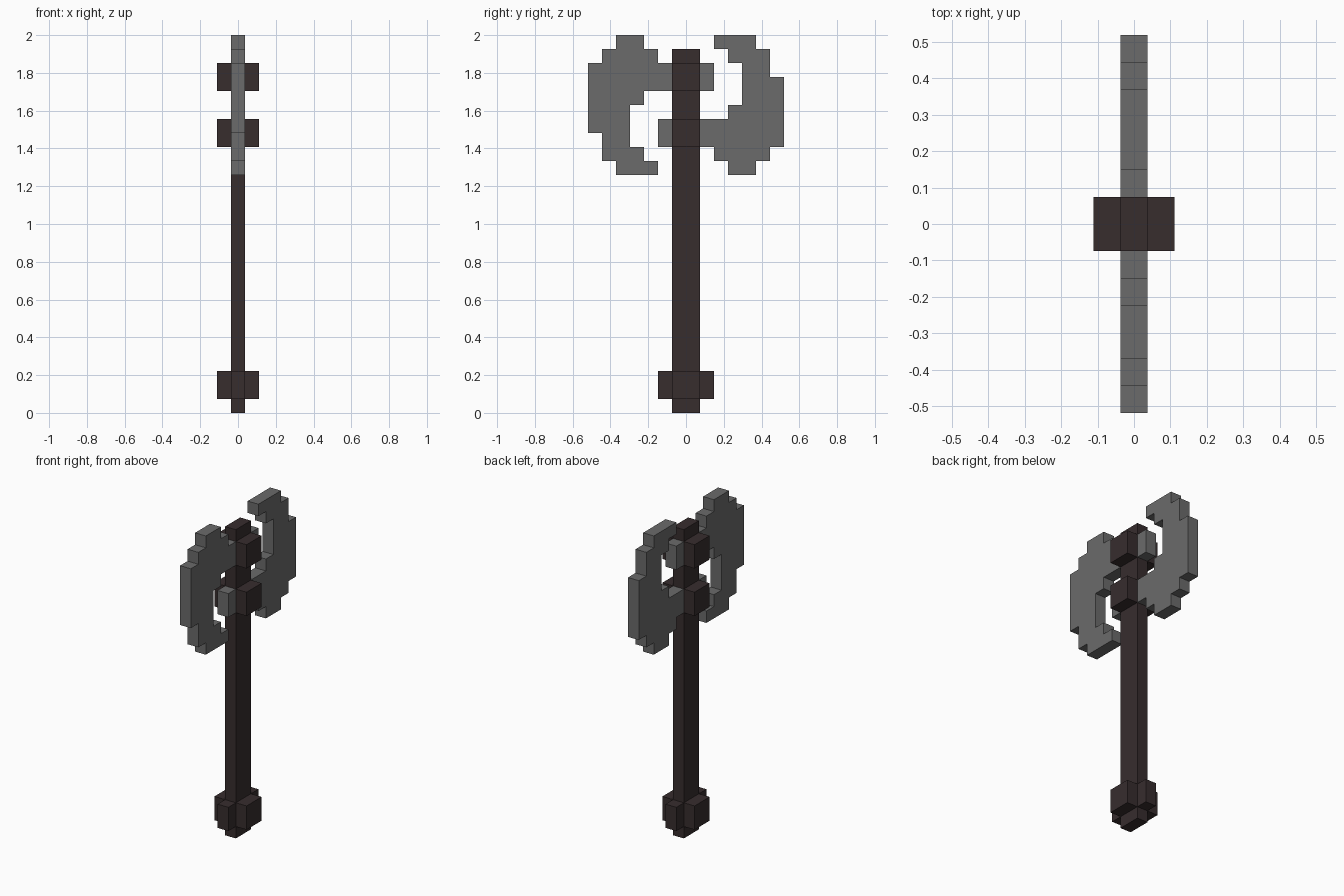
import bpy
import bmesh
from mathutils import Matrix

U = 2 / 27  # one block of the grid

cube = bpy.data.objects.get("Cube")
if cube:
    bpy.data.objects.remove(cube, do_unlink=True)


def material(name, rgb):
    mat = bpy.data.materials.new(name)
    mat.use_nodes = True
    color = (*rgb, 1)
    mat.diffuse_color = color
    bsdf = next(n for n in mat.node_tree.nodes if n.type == 'BSDF_PRINCIPLED')
    bsdf.inputs["Base Color"].default_value = color
    return mat


def finish(name, bm, mat):
    bmesh.ops.recalc_face_normals(bm, faces=bm.faces)
    mesh = bpy.data.meshes.new(name)
    bm.to_mesh(mesh)
    bm.free()
    mesh.materials.append(mat)
    obj = bpy.data.objects.new(name, mesh)
    bpy.context.collection.objects.link(obj)
    return obj


def box(name, width, depth, bottom, top, mat):
    """Box centred on the shaft axis, sized in blocks."""
    bm = bmesh.new()
    bmesh.ops.create_cube(bm, size=1)
    bm.transform(Matrix.Translation((0, 0, (bottom + top) / 2 * U))
                 @ Matrix.Diagonal((width * U, depth * U, (top - bottom) * U, 1)))
    return finish(name, bm, mat)


def blade(name, profile, side, mat):
    """Extruded stepped profile; side -1 turns it half round about mid height."""
    bm = bmesh.new()
    verts = [bm.verts.new((-U / 2, side * y * U, (MID + side * (z - MID)) * U))
             for y, z in profile]
    face = bm.faces.new(verts)
    new = bmesh.ops.extrude_face_region(bm, geom=[face])["geom"]
    moved = [v for v in new if isinstance(v, bmesh.types.BMVert)]
    bmesh.ops.translate(bm, verts=moved, vec=(U, 0, 0))
    return finish(name, bm, mat)


dark = material("dark brown", (0.038, 0.026, 0.027))
steel = material("steel grey", (0.147, 0.147, 0.147))

# Shaft with its cross-shaped pommel
box("shaft", 1, 2, 0, 26, dark)
box("pommel_side_block", 3, 2, 1, 3, dark)
box("pommel_front_block", 1, 4, 1, 3, dark)

# Collars clamping the blade tangs
box("lower_collar", 3, 2, 19, 21, dark)
box("upper_collar", 3, 2, 23, 25, dark)

# Crescent blades: tang, inner hook, then the stepped outer edge
MID = 22
PROFILE = [(-2, 19), (-2, 21), (3, 21), (3, 22), (4, 22), (4, 25), (3, 25), (3, 26),
           (2, 26), (2, 27), (5, 27), (5, 26), (6, 26), (6, 24), (7, 24), (7, 19),
           (6, 19), (6, 18), (5, 18), (5, 17), (3, 17), (3, 18), (2, 18), (2, 19)]
blade("back_blade", PROFILE, 1, steel)
blade("front_blade", PROFILE, -1, steel)
